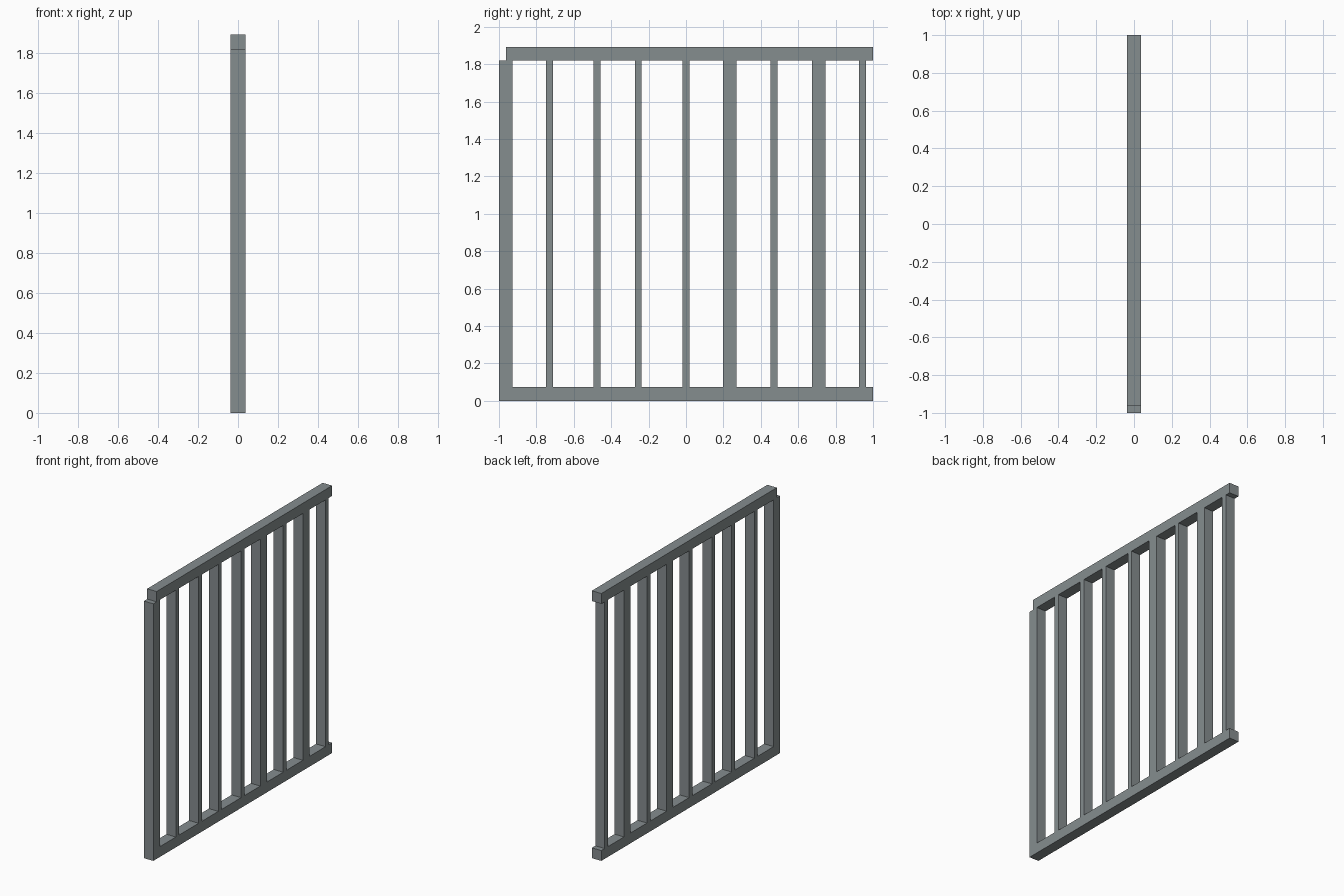
import bpy

if "Cube" in bpy.data.objects:
    bpy.data.objects.remove(bpy.data.objects["Cube"])

DEPTH = 0.074          # board depth along x
PLATE = 0.073          # plate height
TOP_Z, HEIGHT = 1.82, 1.893

steel = bpy.data.materials.new("grey_timber")
steel.diffuse_color = (0.235, 0.266, 0.274, 1)
steel.use_nodes = True
steel.node_tree.nodes["Principled BSDF"].inputs["Base Color"].default_value = steel.diffuse_color


def board(name, y0, y1, z0, z1):
    """Rectangular board spanning y0..y1 and z0..z1, centred on x = 0."""
    bpy.ops.mesh.primitive_cube_add(size=1, location=(0, (y0 + y1) / 2, (z0 + z1) / 2))
    ob = bpy.context.object
    ob.name = name
    ob.scale = (DEPTH, y1 - y0, z1 - z0)
    bpy.ops.object.transform_apply(location=False, rotation=False, scale=True)
    ob.data.materials.append(steel)


# Horizontal plates; the top one stops short of the front end
board("bottom_plate", -1.0, 1.0, 0.0, PLATE)
board("top_plate", -0.963, 1.0, TOP_Z, HEIGHT)

# Single studs
for i, y in enumerate((-0.73, -0.475, -0.255, 0.0, 0.471, 0.944)):
    board(f"single_stud_{i + 1}", y - 0.0183, y + 0.0183, PLATE, TOP_Z)

# Double-width studs
for i, y in enumerate((-0.9635, 0.233, 0.71)):
    board(f"double_stud_{i + 1}", y - 0.0365, y + 0.0365, PLATE, TOP_Z)
